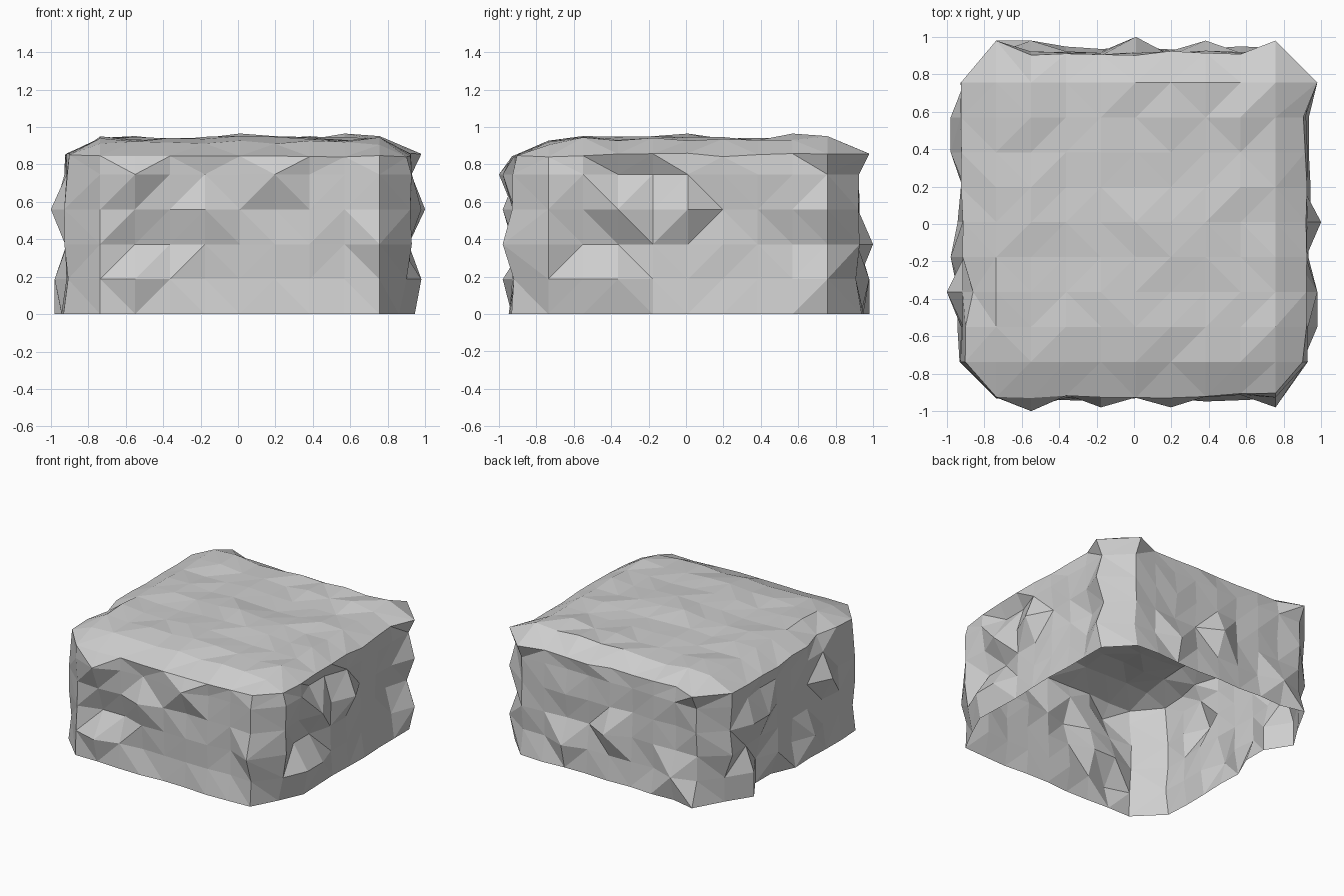
import bpy, bmesh, random
from mathutils import Vector

random.seed(11)
if "Cube" in bpy.data.objects:
    bpy.data.objects.remove(bpy.data.objects["Cube"], do_unlink=True)

CELLS = 8
STEP = 0.1866
WALL, BUMP, HOLLOW, FOOT, RIM = 0.915, 0.98, 0.86, 0.94, 0.85
TOP = 0.938
ROWS = 6          # ground, four courses, rim
LAST = ROWS - 1

FRONT, LEFT = Vector((0, -1, 0)), Vector((1, 0, 0))
BACK, RIGHT = -FRONT, -LEFT

# Protruding points of each wall, as (column, course above the ground)
BUMPS = {
    "front": [(1, 4), (5, 4), (3, 3), (1, 1), (CELLS, 2)],
    "left": [(4, 3), (2, 1), (1, 1), (2, 3), (CELLS, 3), (CELLS, 1), (CELLS, LAST)],
    "back": [(4, 2), (6, 1), (1, 1), (0, 0), (0, LAST), (CELLS, LAST)],
    "right": [(2, 3), (7, 3), (6, 3), (3, 1), (7, 1), (7, 0)],
}

# Sunken points of each wall
HOLLOWS = {
    "front": [(2, 2), (1, 2)],
    "left": [(2, 4), (3, 4), (1, 2), (2, 2), (7, 2), (0, 0)],
    "back": [],
    "right": [(CELLS, 0), (CELLS, 1), (6, 0), (5, 0), (6, 1), (2, LAST)],
}


def grid(k):
    return 0.01 + STEP * (k - CELLS / 2)


def jitter(amount):
    return random.uniform(-amount, amount)


bm = bmesh.new()

# Uneven top sheet, dipping along the front
top = {}
for i in range(CELLS + 1):
    for j in range(CELLS + 1):
        z = TOP + jitter(0.014)
        if j == 0:
            z -= 0.025
        elif i == j and i in (4, 7):
            z = TOP + 0.027
        top[i, j] = bm.verts.new((grid(i), grid(j), z))


def wall_column(side, out, along, k):
    """One line of points from the rim down to the ground."""
    column = []
    for row in reversed(range(ROWS)):
        z = row * STEP
        depth = WALL + jitter(0.015)
        if row == LAST:
            z = RIM + jitter(0.01)
        elif row == 0:
            depth = FOOT + jitter(0.01)
        if (k, row) in HOLLOWS[side]:
            depth = HOLLOW
        elif (k, row) == BUMPS[side][0]:
            depth = 1     # the broadest bump reaches the full width
        elif (k, row) in BUMPS[side]:
            depth = BUMP
        column.append(bm.verts.new(out * depth + along * grid(k) + Vector((0, 0, z))))
    return column


# Wall columns, anticlockwise round the rock, each with its top sheet point
columns, inner = [], []
ascending = list(range(CELLS + 1))
descending = ascending[::-1]
for side, out, along, order, edge in (
    ("front", FRONT, LEFT, ascending, lambda k: (k, 0)),
    ("left", LEFT, BACK, ascending, lambda k: (CELLS, k)),
    ("back", BACK, LEFT, descending, lambda k: (k, CELLS)),
    ("right", RIGHT, BACK, descending, lambda k: (0, k)),
):
    for k in order:
        columns.append(wall_column(side, out, along, k))
        inner.append(top[edge(k)])


def facet(a, b, c, d):
    """Split a four-sided patch along a random diagonal."""
    if random.choice((True, False)):
        triangles = (a, b, c), (a, c, d)
    else:
        triangles = (a, b, d), (b, c, d)
    for triangle in triangles:
        bm.faces.new(triangle)


for i in range(CELLS):
    for j in range(CELLS):
        facet(top[i, j], top[i + 1, j], top[i + 1, j + 1], top[i, j + 1])

# Walls, sloping rim and cut corners; the underside stays open
for n, a in enumerate(columns):
    following = (n + 1) % len(columns)
    b = columns[following]
    for row in range(LAST):
        facet(a[row + 1], b[row + 1], b[row], a[row])
    if inner[n] is inner[following]:
        bm.faces.new((a[0], b[0], inner[n]))
    else:
        facet(a[0], b[0], inner[following], inner[n])

mesh = bpy.data.meshes.new("rock_block")
bm.to_mesh(mesh)
bm.free()

stone = bpy.data.materials.new("grey_stone")
stone.use_nodes = True
colour = [0.62] * 3 + [1]
stone.diffuse_color = colour
stone.node_tree.nodes["Principled BSDF"].inputs["Base Color"].default_value = colour
mesh.materials.append(stone)
bpy.context.collection.objects.link(bpy.data.objects.new("rock_block", mesh))
